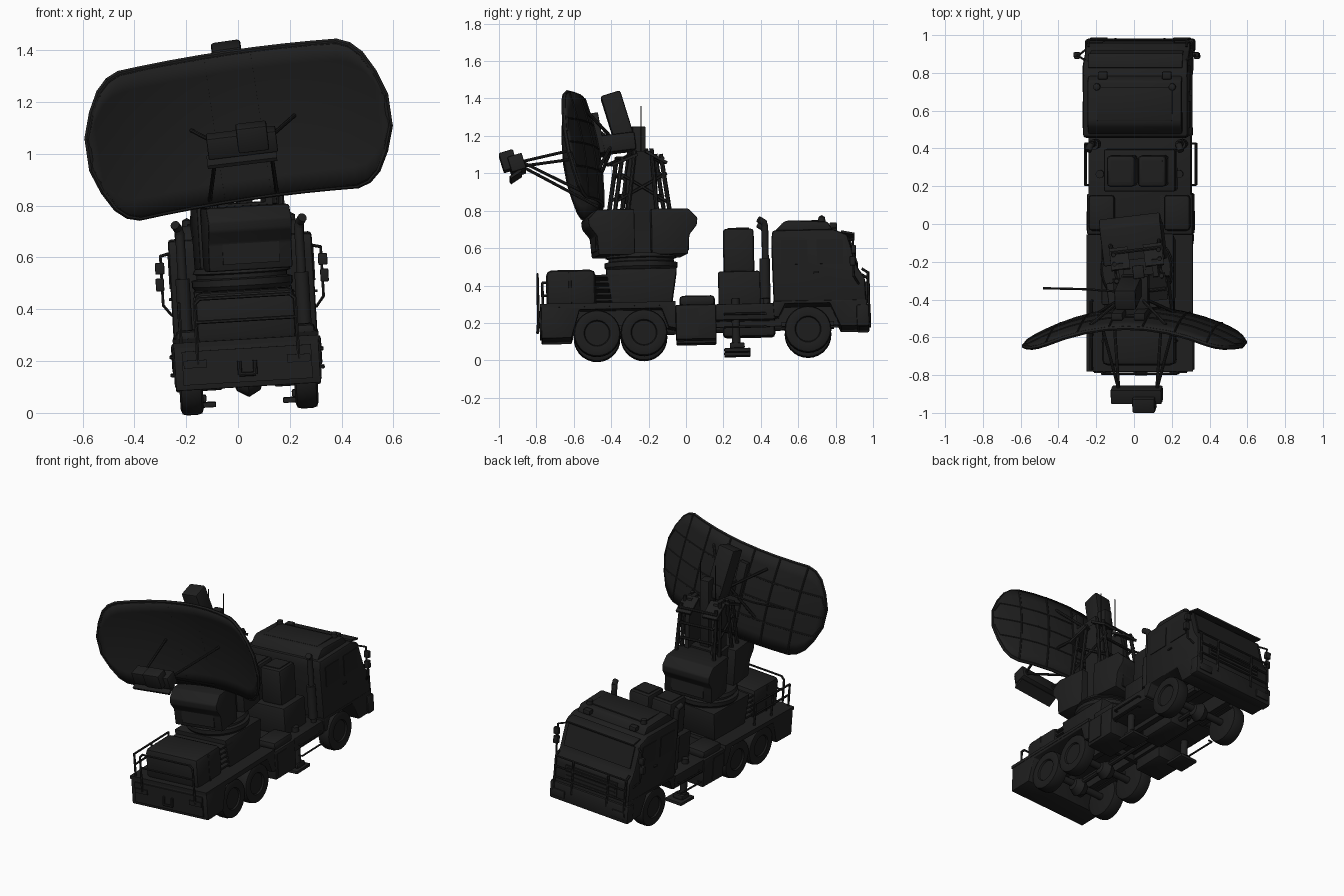
import bpy, bmesh, math
from mathutils import Matrix, Vector, Euler

def mat(name, v):
    m = bpy.data.materials.new(name)
    m.diffuse_color = (v, v, v, 1)
    return m
PAINT, RUBBER, GLASS = mat("black paint", .0135), mat("black rubber", .012), mat("dark glass", .0125)

# The truck leans slightly; the antenna group is placed upright in world space
LEAN = Matrix.Translation((.046, 0, .016)) @ Euler((.02, -.06, 0)).to_matrix().to_4x4()
T = LEAN

def turn(angle):
    """Rotation about the turntable axis"""
    c = Matrix.Translation((0.01, -.23, 0))
    return c @ Matrix.Rotation(angle, 4, 'Z') @ c.inverted()

def finish(name, bm, m=PAINT, bevel=0, seg=2):
    bmesh.ops.recalc_face_normals(bm, faces=bm.faces)
    if bevel:
        bmesh.ops.bevel(bm, geom=bm.edges[:], offset=bevel, segments=seg, affect='EDGES', profile=.5)
    me = bpy.data.meshes.new(name)
    bm.to_mesh(me)
    bm.free()
    ob = bpy.data.objects.new(name, me)
    bpy.context.collection.objects.link(ob)
    me.materials.append(m)
    ob.matrix_world = T
    me.shade_smooth()
    me.set_sharp_from_angle(angle=math.radians(35))
    return ob

def box(name, lo, hi, bevel=0, rot=(0, 0, 0), m=PAINT):
    lo, hi = Vector(lo), Vector(hi)
    bm = bmesh.new()
    M = Matrix.Translation((lo + hi) / 2) @ Euler(rot).to_matrix().to_4x4() @ Matrix.Diagonal((*(hi - lo), 1))
    bmesh.ops.create_cube(bm, size=1, matrix=M)
    return finish(name, bm, m, bevel)

def prism(name, yz, x0, x1, bevel=0, m=PAINT):
    bm = bmesh.new()
    f = bm.faces.new([bm.verts.new((x0, y, z)) for y, z in yz])
    r = bmesh.ops.extrude_face_region(bm, geom=[f])
    for v in r["geom"]:
        if isinstance(v, bmesh.types.BMVert):
            v.co.x = x1
    return finish(name, bm, m, bevel)

def rods(name, paths, r, n=8, m=PAINT):
    bm = bmesh.new()
    for pts in paths:
        for a, b in zip(pts, pts[1:]):
            a, b = Vector(a), Vector(b)
            M = Matrix.Translation((a + b) / 2) @ (b - a).to_track_quat('Z', 'Y').to_matrix().to_4x4()
            bmesh.ops.create_cone(bm, cap_ends=True, segments=n, radius1=r, radius2=r,
                                  depth=(b - a).length + r * .5, matrix=M)
    return finish(name, bm, m)

def lathe(name, prof, c, axis='Z', n=28, m=PAINT):
    bm = bmesh.new()
    c = Vector(c)
    d = Vector((1, 0, 0)) if axis == 'X' else Vector((0, 0, 1))
    e = Vector((0, 1, 0))
    vs = [bm.verts.new(c + d * a + e * r) for a, r in prof]
    es = [bm.edges.new(p) for p in zip(vs, vs[1:])]
    bmesh.ops.spin(bm, geom=vs + es, cent=c, axis=d, angle=2 * math.pi, steps=n)
    bmesh.ops.remove_doubles(bm, verts=bm.verts[:], dist=.0002)
    return finish(name, bm, m)

# Wheels and axles
for y in (-.473, -.222, .655):
    for s in (-1, 1):
        lathe("wheel", [(s * a, r) for a, r in ((-.045, 0), (-.045, .10), (-.038, .12), (-.02, .125), (.02, .125),
              (.038, .12), (.045, .1), (.04, .07), (.03, .065), (.03, 0))], (s * .222, y, .123), 'X', m=RUBBER)
    rods("axle", [[(-.2, y, .122), (.2, y, .122)]], .022, 12)
    lathe("differential", [(-.06, 0), (-.045, .035), (0, .06), (.045, .035), (.06, 0)], (0, y, .115), 'X', 16)
rods("drive_shaft", [[(0, -.473, .13), (0, .655, .15)]], .015)
for s in (-1, 1):
    box("frame_rail", (s * .1 - .018, -.75, .15), (s * .1 + .018, .95, .25))
    for y in (-.35, .655):
        box("leaf_spring", (s * .135 - .015, y - .14, .145), (s * .135 + .015, y + .14, .17))
box("gearbox", (-.07, .2, .1), (.07, .48, .22), .02)

# Chassis body with wheel cut-outs
prism("rear_deck", [(-.77, .10), (-.77, .28), (-.05, .285), (-.05, .14), (-.09, .15), (-.125, .25), (-.565, .25),
                    (-.61, .10)], -.28, .28, .005)
box("rear_deck_lip", (-.282, -.775, .265), (.282, -.05, .285))
box("tail_panel", (-.25, -.778, .12), (.25, -.768, .25))
for s in (-1, 1):
    box("tail_lamp", (s * .2 - .045, -.785, .185), (s * .2 + .045, -.77, .215))
rods("tow_hook", [[(-.03, -.785, .2), (-.03, -.79, .15), (.03, -.79, .15), (.03, -.785, .2)]], .008)
box("middle_deck", (-.272, -.05, .18), (.272, .48, .265), .004)
for s in (-1, 1):
    box("side_locker", (s * .19 - .09, -.05, .08), (s * .19 + .09, .165, .265), .008)
    box("locker_lid", (s * .2 - .07, -.03, .26), (s * .2 + .07, .16, .315), .02)
    box("locker_door", (s * .28 - .004, -.03, .1), (s * .28 + .004, .07, .245))
    # Stabiliser jack
    rods("jack_leg", [[(s * .21, .27, .03), (s * .21, .27, .29)]], .022, 12)
    box("jack_foot", (s * .19 - .06, .205, .01), (s * .19 + .06, .345, .03), .004)
    box("jack_socket", (s * .2 - .035, .235, .03), (s * .2 + .035, .315, .06), .008)
    rods("step_rail", [[(s * .27, .21, z), (s * .293, .21, z), (s * .293, .43, z), (s * .27, .43, z)]
                       for z in (.14, .21)], .006, 6)
    # Exhaust stack
    rods("exhaust", [[(s * .23, .435, .26), (s * .23, .435, .68), (s * .235, .43, .7),
                      (s * .245, .405, .715)]], .018, 12)
    rods("exhaust_muffler", [[(s * .23, .43, .3), (s * .23, .43, .5)]], .028, 14)

# Equipment behind the cab
box("equipment_base", (-.18, .18, .26), (.2, .405, .445), .012)
for x in (-.075, .09):
    box("power_cabinet", (x - .075, .21, .44), (x + .075, .375, .675), .018)
    box("cabinet_vent", (x - .055, .235, .673), (x + .055, .35, .68))

# Cab
cab = [(.475, .27), (.468, .6), (.475, .655), (.8, .655), (.875, .625), (.925, .45), (.965, .39), (.97, .26)]
prism("cab", cab, -.278, .278, .014)
prism("cab_roof", [(.48, .645), (.535, .7), (.56, .708), (.77, .698), (.8, .65)], -.25, .25, .01)
box("roof_hatch", (-.2, .56, .70), (.2, .74, .709), .003)
prism("front_fender", [(.47, .275), (.475, .19), (.5, .19), (.535, .26), (.775, .26), (.83, .135), (.96, .135),
                       (.975, .275)], -.28, .28, .005)
box("bumper", (-.29, .915, .13), (.29, .985, .25), .014)
box("sun_visor", (-.25, .84, .63), (.25, .915, .642), .002, (-.2, 0, 0))
box("windscreen", (-.245, .901, .47), (.245, .909, .61), 0, (.277, 0, 0), GLASS)
box("grille", (-.19, .96, .27), (.19, .974, .375))
for i in range(4):
    box("grille_bar", (-.18, .968, .28 + i * .025), (.18, .98, .288 + i * .025))
for s in (-1, 1):
    for n, y0, y1 in (("door_window", .71, .85), ("rear_window", .52, .66)):
        box(n, (s * .279 - .003, y0, .47), (s * .279 + .003, y1, .6), 0, (0, 0, 0), GLASS)
    box("door_handle", (s * .282 - .005, .69, .42), (s * .282 + .005, .72, .43))
    box("head_lamp", (s * .22 - .045, .975, .155), (s * .22 + .045, .992, .205), .004)
    box("roof_lamp", (s * .17 - .025, .78, .665), (s * .17 + .025, .82, .695), .005)
    box("mirror", (s * .315 - .018, .895, .52), (s * .315 + .018, .92, .565), .005)
    box("lower_mirror", (s * .318 - .016, .885, .455), (s * .318 + .016, .915, .505), .005)
    rods("mirror_bracket", [[(s * .27, .88, .6), (s * .31, .905, .59), (s * .31, .905, .4), (s * .28, .93, .36)]], .006, 6)
    rods("grab_rail", [[(s * .26, .95, .44), (s * .26, .98, .42), (s * .26, .985, .16)]], .007, 6)
    lathe("beacon", [(0, .02), (.035, .018), (.045, 0)], (s * .2, .74, .69), n=12)
rods("bull_bar", [[(-.26, .983, z), (.26, .983, z)] for z in (.28, .35, .42)] +
     [[(x, .983, .2), (x, .983, .42)] for x in (-.13, .13)], .007, 6)

# Rear generator, louvres and rails
box("generator", (-.19, -.74, .27), (.2, -.475, .47), .03)
for i in range(5):
    box("louvre", (-.18, -.475, .3 + i * .032), (.19, -.35, .312 + i * .032))
box("generator_band", (-.193, -.62, .28), (.203, -.605, .455), .004)
rods("rear_rail", [[(-.19, -.785, .2), (-.19, -.785, .43), (-.17, -.785, .45), (.18, -.785, .45), (.2, -.785, .43),
                    (.2, -.785, .2)], [(-.19, -.785, .36), (.2, -.785, .36)]], .007, 6)
rods("side_rail", [[(-.25, y, .28), (-.25, y, .43)] for y in (-.76, -.58, -.4)] +
     [[(-.25, -.76, z), (-.25, -.4, z)] for z in (.36, .43)], .007, 6)

# Pedestal and turntable
prism("pedestal", [(-.39, .28), (-.42, .47), (-.04, .47), (-.07, .28)], -.19, .19, .008)
lathe("turntable", [(0, 0), (0, .18), (.02, .195), (.045, .195), (.05, .175), (.065, .175), (.07, .19), (.09, .18),
                    (.09, 0)], (0, -.23, .465), n=36)
# Turret cabinets with pointed hoods
T = LEAN @ turn(.12)
for s in (-1, 1):
    prof = [(.045, .545), (.24, .545), (.25, .65), (.29, .70), (.295, .74), (.245, .79), (.045, .79)]
    prism("turret_cabinet", [(-.235 + s * y, z) for y, z in prof], -.155, .17, .008)
    box("cabinet_door", (-.1, -.235 + s * .245 - .006, .57), (.12, -.235 + s * .245 + .006, .65))
box("turret_core", (-.1, -.3, .54), (.12, -.17, .8))

# Mast (upright from here)
T = turn(.12)
for s in (-1, 1):
    x = .02 + s * .09
    prism("mast_cheek", [(-.32, .56), (-.31, 1.0), (-.29, 1.12), (-.2, 1.12), (-.17, 1.0), (-.15, .56)],
          x - .014, x + .014)
    rods("mast_post", [[(x + s * .04, a, .78), (x + s * .03, b, c)] for a, b, c in
         ((-.4, -.36, 1.07), (-.33, -.29, 1.12), (-.17, -.2, 1.13), (-.1, -.15, 1.1))], .012)
    box("mast_head_plate", (x - .05, -.42, 1.065), (x + .05, -.27, 1.08), 0, (.4, 0, 0))
    box("mast_rear_plate", (x - .05, -.24, 1.08), (x + .05, -.11, 1.095), 0, (-.5, 0, 0))
    rods("mast_brace", [[(x + s * .03, -.39, .85), (x + s * .03, -.12, 1.0)],
                        [(x + s * .03, -.12, .85), (x + s * .03, -.37, 1.0)]], .008, 6)
for z in (.88, .98, 1.08):
    rods("mast_cross_bar", [[(-.11, y, z), (.15, y, z)] for y in (-.36, -.14)], .009)
box("mast_column", (-.01, -.29, .78), (.05, -.22, 1.25), .006)
T = Matrix.Identity(4)
box("dish_arm", (-.06, -.48, 1.11), (.08, -.27, 1.205), .01, (.12, -.1, 0))
box("upper_panel", (-.085, -.415, 1.125), (.03, -.305, 1.43), .012, (.3, -.14, 0))
rods("whip_antenna", [[(x, -.24, 1.1), (x, -.24, 1.36)] for x in (-.05, .06)], .003, 5)
rods("side_boom", [[(-.05, -.36, 1.13), (-.26, -.345, 1.13), (-.48, -.34, 1.15)]], .007, 6)

# Curved dish with rounded outline
T = Matrix.Translation((-.002, -.475, 1.113)) @ Euler((.18, -.147, 0)).to_matrix().to_4x4()
OUT = [(0, .285), (.425, .285), (.47, .268), (.51, .23), (.55, .155), (.582, .06)]
def half(u):
    u = abs(u)
    for (a, p), (b, q) in zip(OUT, OUT[1:]):
        if u <= b:
            return p + (q - p) * (u - a) / (b - a)
    return OUT[-1][1]
def on_dish(u, v, lift=0):
    return Vector((u, lift - .48 * u * u - .3 * v * v, v))
pos = [.0, .11, .22, .33, .425, .47, .51, .55, .582]
cols = [-u for u in pos[:0:-1]] + pos
bm = bmesh.new()
grid = [[bm.verts.new(on_dish(u, half(u) * k / 4)) for k in range(-4, 5)] for u in cols]
for a, b in zip(grid, grid[1:]):
    for k in range(8):
        bm.faces.new((a[k], b[k], b[k + 1], a[k + 1]))
dish = finish("dish", bm)
sol = dish.modifiers.new("thickness", 'SOLIDIFY')
sol.thickness, sol.offset = .022, 0
vert = [[on_dish(u, half(u) * k / 4, d) for k in range(-4, 5)] for u in (-.43, -.26, -.09, .09, .26, .43)
        for d in (.012, -.007)]
hor = [[on_dish(u, min(.13, half(u)) * k, .012) for u in cols] for k in (-1, 0, 1)]
rods("dish_ribs", vert + hor, .005, 6)
rim = [on_dish(u, half(u)) for u in cols] + [on_dish(u, -half(u)) for u in cols[::-1]]
rods("dish_rim", [rim + rim[:1]], .012, 6)
rods("dish_back_struts", [[(x * .2, .1, .04), on_dish(x, z, .01)] for x in (-.2, .2) for z in (-.12, .2)], .009)
for x in (-.06, .06):
    box("dish_spine", (x - .03, .0, -.02), (x + .03, .04, .2), .005)

# Feed horn and its struts
T = Matrix.Identity(4)
box("feed_box", (-.12, -.945, 1.0), (.15, -.865, 1.085), .006, (.3, -.12, 0))
box("feed_plate", (-.12, -.945, .975), (.15, -.875, .99), 0, (.6, -.12, 0))
box("feed_horn", (-.005, -.99, 1.015), (.115, -.91, 1.115), .008, (.3, -.12, 0))
rods("feed_struts", [[(.02 + s * .1, -.88, 1.05 + s * .012), p] for s in (-1, 1) for p in
     ((.02 + s * .2, -.5, 1.12 + s * .03), (.02 + s * .13, -.45, .83 + s * .02))], .008)
